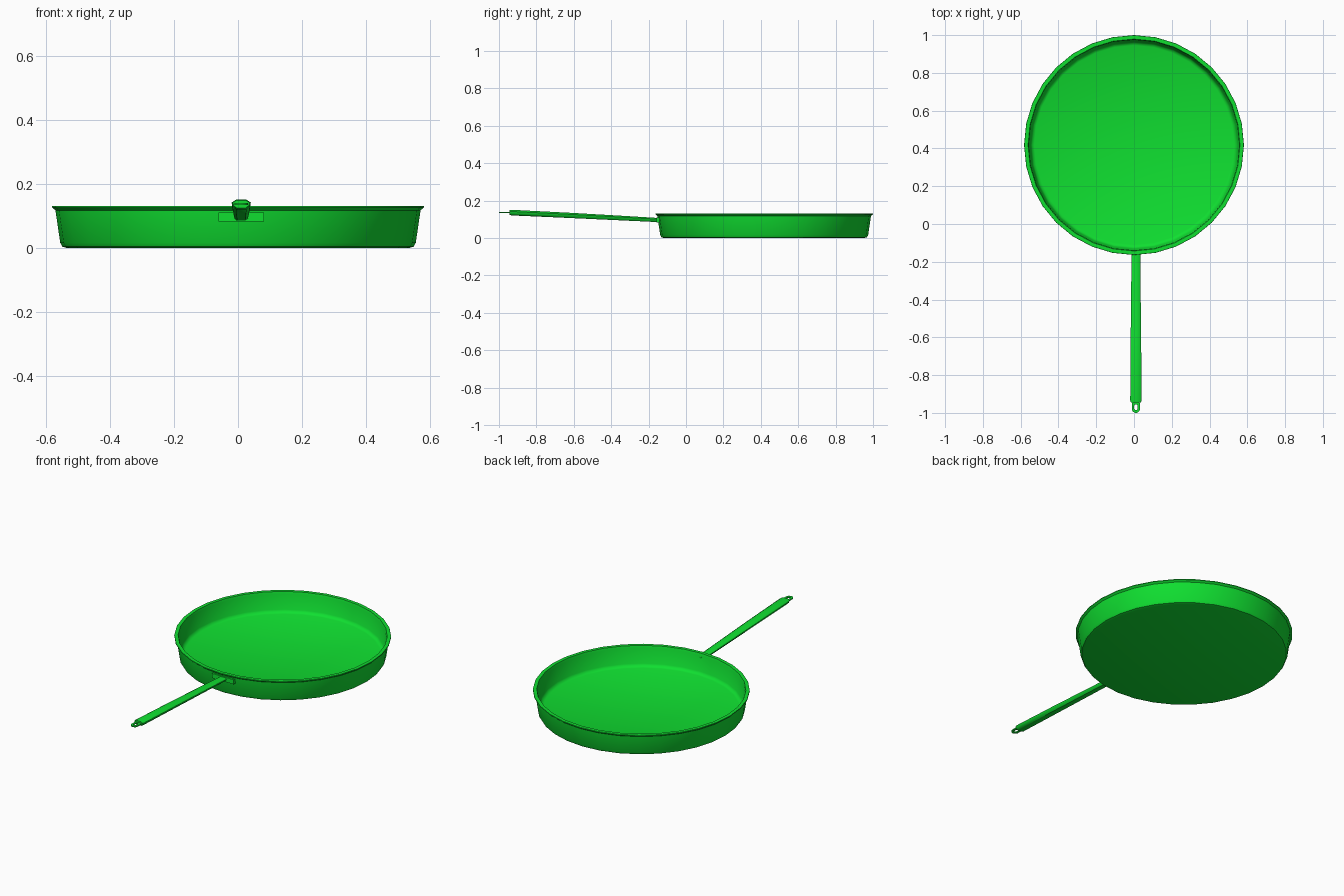
import bpy, bmesh, math
from mathutils import Vector

old = bpy.data.objects.get("Cube")
if old:
    bpy.data.objects.remove(old, do_unlink=True)

green = bpy.data.materials.new("bright_green")
colour = (0.005, 0.74, 0.03, 1)
green.diffuse_color = colour
green.use_nodes = True
green.node_tree.nodes["Principled BSDF"].inputs["Base Color"].default_value = colour

PAN_Y = 0.418
HANDLE_X = 0.01


def finish(name, bm, angle):
    bmesh.ops.recalc_face_normals(bm, faces=bm.faces)
    mesh = bpy.data.meshes.new(name)
    bm.to_mesh(mesh)
    bm.free()
    obj = bpy.data.objects.new(name, mesh)
    bpy.context.collection.objects.link(obj)
    mesh.materials.append(green)
    bpy.ops.object.select_all(action='DESELECT')
    obj.select_set(True)
    bpy.context.view_layer.objects.active = obj
    bpy.ops.object.shade_smooth_by_angle(angle=math.radians(angle))
    return obj


def loft(bm, rings, cap=True, closed=False):
    """Bridge successive loops of points with quads."""
    loops = [[bm.verts.new(p) for p in ring] for ring in rings]
    n = len(loops[0])
    pairs = list(zip(loops, loops[1:]))
    if closed:
        pairs.append((loops[-1], loops[0]))
    for a, b in pairs:
        for i in range(n):
            j = (i + 1) % n
            bm.faces.new((a[i], a[j], b[j], b[i]))
    if cap:
        bm.faces.new(loops[0])
        bm.faces.new(loops[-1])


def circle(r, z, n=32):
    return [(r * math.cos(2 * math.pi * i / n),
             PAN_Y + r * math.sin(2 * math.pi * i / n), z) for i in range(n)]


# Pan body: outside wall, flared lip, inside wall and cooking floor
profile = [(0.535, 0), (0.549, 0.004), (0.556, 0.016), (0.571, 0.118),
           (0.582, 0.127), (0.581, 0.131), (0.561, 0.131),
           (0.557, 0.118), (0.548, 0.03), (0.54, 0.018), (0.528, 0.013)]
bm = bmesh.new()
loft(bm, [circle(r, z) for r, z in profile])
finish("pan_body", bm, 40)


# Handle: rounded flat-topped bar rising away from the pan
def section(y, z, w, h):
    half = [(0.55, 0.5), (1, 0.2), (0.92, -0.15), (0.55, -0.5)]
    pts = half + [(-u, v) for u, v in reversed(half)]
    return [(HANDLE_X + u * w, y, z + v * h) for u, v in pts]


bm = bmesh.new()
loft(bm, [section(-0.145, 0.096, 0.023, 0.022),
          section(-0.35, 0.107, 0.025, 0.025),
          section(-0.62, 0.121, 0.028, 0.028),
          section(-0.935, 0.136, 0.03, 0.03),
          section(-0.945, 0.137, 0.026, 0.024)])
finish("handle", bm, 40)


# Hanging tab: flat rounded loop with a slot through it
def slot(r, y_front, y_back, z, n=16):
    ring = []
    for i in range(n):
        a = math.pi * 2 * (i + 0.5) / n
        y = y_back - r if math.sin(a) > 0 else y_front + r
        ring.append((HANDLE_X + r * math.cos(a), y + r * math.sin(a), z))
    return ring


bm = bmesh.new()
outer, inner = (0.021, -1.0, -0.93), (0.009, -0.985, -0.955)
loft(bm, [slot(*outer, 0.134), slot(*outer, 0.14),
          slot(*inner, 0.14), slot(*inner, 0.134)], cap=False, closed=True)
finish("hanging_tab", bm, 30)

# Bracket plate joining the handle to the wall
bm = bmesh.new()
bmesh.ops.create_cube(bm, size=1)
bmesh.ops.scale(bm, vec=Vector((0.142, 0.02, 0.027)), verts=bm.verts)
bmesh.ops.translate(bm, vec=Vector((HANDLE_X, -0.147, 0.097)), verts=bm.verts)
finish("handle_bracket", bm, 30)
